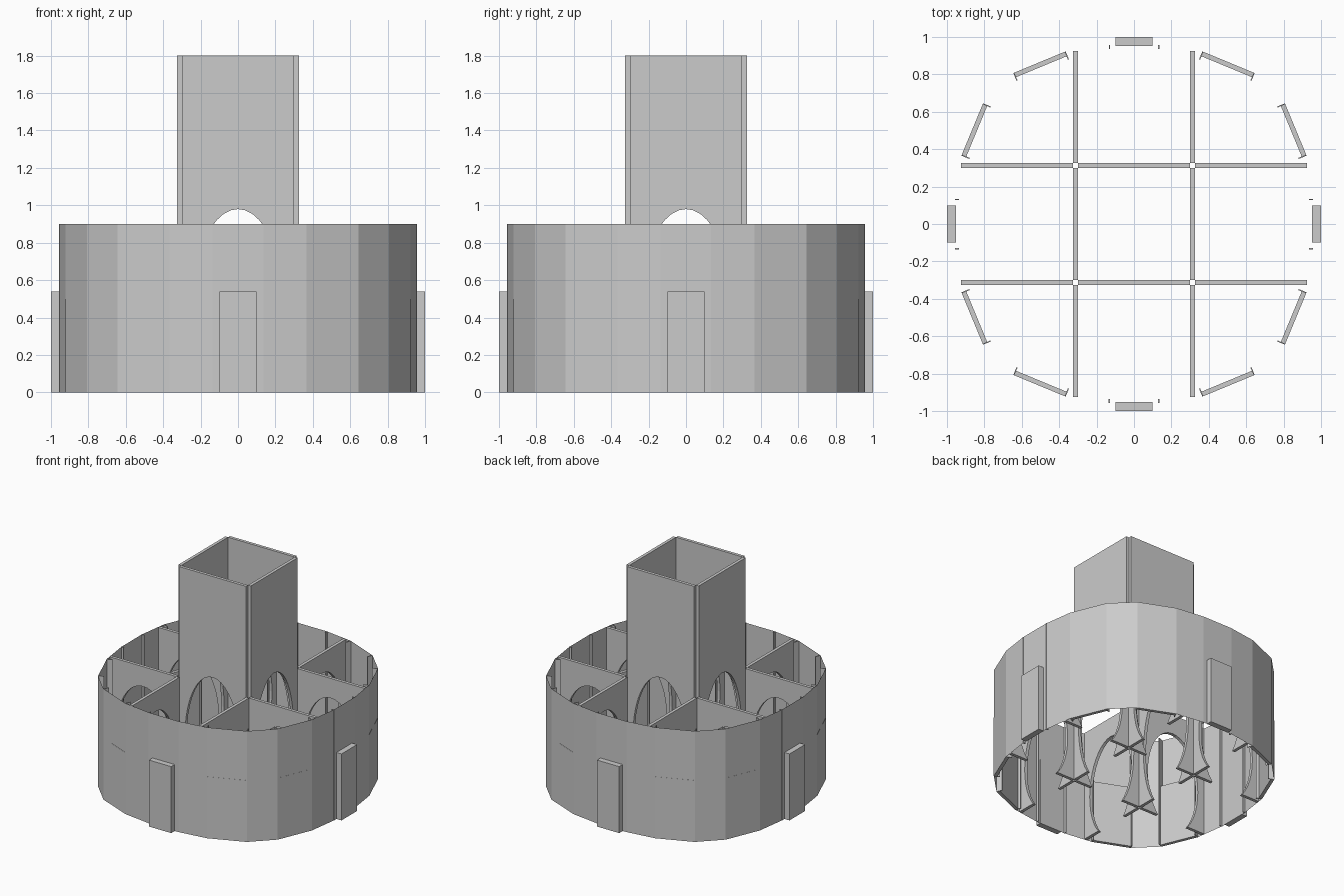
import bpy, bmesh, math
from mathutils import Matrix, Vector

if "Cube" in bpy.data.objects:
    bpy.data.objects.remove(bpy.data.objects["Cube"])

T = 0.025          # wall thickness
MID = 0.3125       # centre line of the crossing walls
H = 0.9            # drum height


def add_object(name, bm, matrix=Matrix()):
    bmesh.ops.recalc_face_normals(bm, faces=bm.faces)
    mesh = bpy.data.meshes.new(name)
    bm.to_mesh(mesh)
    bm.free()
    ob = bpy.data.objects.new(name, mesh)
    ob.matrix_world = matrix
    bpy.context.collection.objects.link(ob)
    return ob


def prism(name, pts, height, matrix=Matrix()):
    """Extrude a plan outline from z = 0 up to height."""
    bm = bmesh.new()
    face = bm.faces.new([bm.verts.new((x, y, 0)) for x, y in pts])
    new = bmesh.ops.extrude_face_region(bm, geom=[face])["geom"]
    bmesh.ops.translate(bm, vec=(0, 0, height),
                        verts=[v for v in new if isinstance(v, bmesh.types.BMVert)])
    return add_object(name, bm, matrix)


def arched_wall(name, cx, half, height, a, zc, b, matrix):
    """Wall along x at y = -MID with an elliptical opening reaching the ground."""
    start = math.asin(-zc / b)
    n = 32
    pts = [(half, 0), (half, height), (-half, height), (-half, 0)]
    for i in range(n + 1):
        t = math.pi - start + (2 * start - math.pi) * i / n
        pts.append((a * math.cos(t), max(0, zc + b * math.sin(t))))
    bm = bmesh.new()
    face = bm.faces.new([bm.verts.new((cx + x, -MID - T / 2, z)) for x, z in pts])
    new = bmesh.ops.extrude_face_region(bm, geom=[face])["geom"]
    bmesh.ops.translate(bm, vec=(0, T, 0),
                        verts=[v for v in new if isinstance(v, bmesh.types.BMVert)])
    add_object(name, bm, matrix)


def strip(p, q, depth, offset=0.0):
    """Plan rectangle on the line p-q, reaching depth towards the centre."""
    p, q = Vector(p), Vector(q)
    d = (q - p).normalized()
    n = Vector((-d.y, d.x))
    if n.dot(p + q) > 0:
        n = -n
    return [p - n * offset, q - n * offset, q + n * depth, p + n * depth]


# corner points of one quarter of the drum, starting at the front bay
quarter = [(0.13, -0.955), (0.365, -0.922), (0.645, -0.806),
           (0.806, -0.645), (0.922, -0.365), (0.955, -0.13)]

# drum: thin open outer wall
bm = bmesh.new()
ring = []
for k in range(4):
    rot = Matrix.Rotation(k * math.pi / 2, 3, 'Z')
    ring += [rot @ Vector((x, y, 0)) for x, y in quarter]
low = [bm.verts.new(p) for p in ring]
top = [bm.verts.new(p + Vector((0, 0, H))) for p in ring]
for i in range(len(ring)):
    j = (i + 1) % len(ring)
    bm.faces.new((low[i], low[j], top[j], top[i]))
add_object("drum_wall", bm)

for k in range(4):
    rot = Matrix.Rotation(k * math.pi / 2, 4, 'Z')
    # tower side and the two lower wings in line with it
    arched_wall("tower_wall", 0, 0.3, 1.8, 0.25, 0.436, 0.544, rot)
    for s in (-1, 1):
        arched_wall("wing_wall", s * 0.625, 0.3, H, 0.24, 0.33, 0.41, rot)
    # door slab
    prism("door_slab", [(-0.1, -1), (0.1, -1), (0.1, -0.953), (-0.1, -0.953)], 0.54, rot)
    # thin fins beside the door bay
    for s in (-1, 1):
        x = s * 0.132
        prism("bay_fin", [(x - 0.003, -0.958), (x + 0.003, -0.958),
                          (x + 0.003, -0.935), (x - 0.003, -0.935)], H, rot)
    # low wall panels with fins at their ends
    for i in (1, 3):
        p, q = Vector(quarter[i]), Vector(quarter[i + 1])
        prism("wall_panel", strip(p, q, T, 0.001), 0.5, rot)
        d = (q - p).normalized() * 0.006
        prism("panel_fin", strip(p, p + d, 0.045), H, rot)
        prism("panel_fin", strip(q - d, q, 0.045), H, rot)
